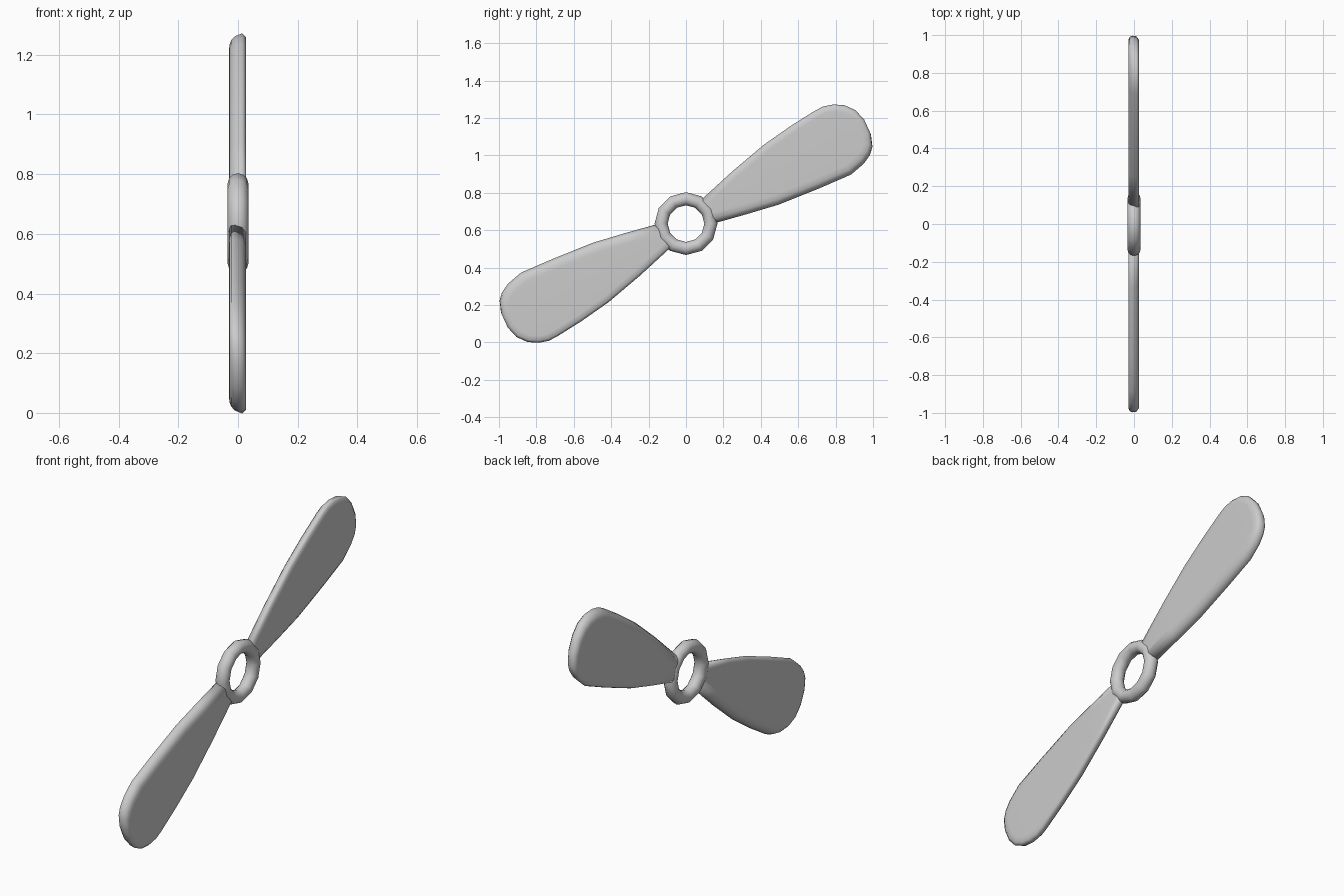
import bpy, bmesh, math
from mathutils import Vector, Matrix

if "Cube" in bpy.data.objects:
    bpy.data.objects.remove(bpy.data.objects["Cube"])

HUB = Vector((0, 0, 0.635))

# Blade outline in the y-z plane, clockwise from the root (z is absolute)
OUTLINE = [(0.075, 0.752), (0.25, 0.912), (0.417, 1.053), (0.56, 1.153), (0.69, 1.235),
           (0.735, 1.258), (0.79, 1.269), (0.85, 1.265), (0.91, 1.238), (0.957, 1.187),
           (0.99, 1.115), (0.998, 1.05), (0.985, 1.005), (0.952, 0.958), (0.882, 0.898),
           (0.711, 0.824), (0.497, 0.738), (0.33, 0.688), (0.13, 0.632)]
# Edge profile: x position and inset from the outline
LEVELS = [(0.027, 0.045), (0.026, 0.018), (0.014, 0.002), (-0.010, 0.003),
          (-0.023, 0.012), (-0.029, 0.026), (-0.030, 0.05)]
ACROSS = Vector((-0.45, 0.89))   # direction across the blade, used for its slight pitch
PITCH = 0.4


def inset_ring(x, inset):
    pts = [Vector(p) for p in OUTLINE]
    last = len(pts) - 1
    ring = []
    for i, p in enumerate(pts):
        t = (pts[min(i + 1, last)] - pts[max(i - 1, 0)]).normalized()
        q = p + Vector((t.y, -t.x)) * inset + ACROSS * PITCH * x
        ring.append(Vector((x, q.x, q.y)))
    return ring


def make_blade(name, angle):
    bm = bmesh.new()
    rings = [[bm.verts.new(c) for c in inset_ring(x, d)] for x, d in LEVELS]
    n = len(OUTLINE)
    for a, b in zip(rings, rings[1:]):
        for i in range(n):
            j = (i + 1) % n
            bm.faces.new((a[i], a[j], b[j], b[i]))
    # broad faces as strips across the blade
    for r in (rings[0], rings[-1]):
        for i in range(n // 2):
            quad = [r[i], r[i + 1], r[n - 2 - i], r[n - 1 - i]]
            quad = list(dict.fromkeys(quad))
            if len(quad) > 2:
                bm.faces.new(quad)
    bmesh.ops.recalc_face_normals(bm, faces=bm.faces)
    bmesh.ops.rotate(bm, verts=bm.verts, cent=HUB, matrix=Matrix.Rotation(angle, 3, 'X'))
    me = bpy.data.meshes.new(name)
    bm.to_mesh(me)
    bm.free()
    me.shade_smooth()
    bpy.context.collection.objects.link(bpy.data.objects.new(name, me))


# Two blades, half a turn apart
make_blade("blade_right", 0)
make_blade("blade_left", math.pi)

# Hub ring around the x axis
bpy.ops.mesh.primitive_torus_add(major_segments=12, minor_segments=12, major_radius=0.133,
                                 minor_radius=0.035, location=HUB,
                                 rotation=(0, math.pi / 2, 0))
ring = bpy.context.object
ring.name = "hub_ring"
bpy.ops.object.shade_smooth()
